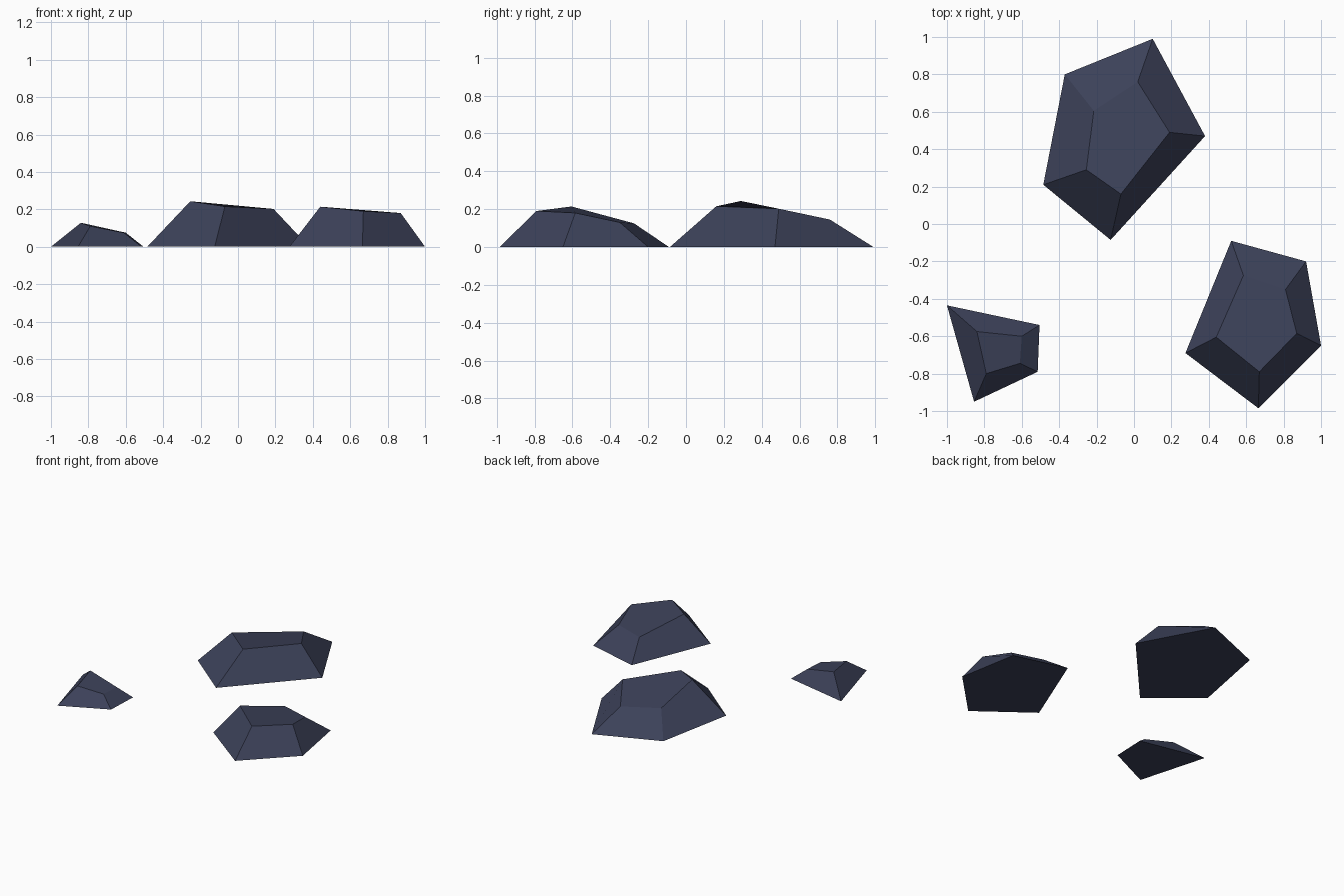
import bpy
import bmesh

if "Cube" in bpy.data.objects:
    bpy.data.objects.remove(bpy.data.objects["Cube"])

slate = bpy.data.materials.new("dark slate blue")
slate.diffuse_color = (0.045, 0.053, 0.10, 1)
slate.use_nodes = True
slate.node_tree.nodes["Principled BSDF"].inputs["Base Color"].default_value = slate.diffuse_color


def rock(name, base, top):
    """Faceted rock: flat outline on the ground joined to a smaller uneven cap."""
    bm = bmesh.new()
    low = [bm.verts.new((x, y, 0)) for x, y in base]
    high = [bm.verts.new(p) for p in top]
    n = len(low)
    bm.faces.new(low)
    bm.faces.new(high)
    for i in range(n):
        j = (i + 1) % n
        bm.faces.new((low[i], low[j], high[j], high[i]))
    bmesh.ops.recalc_face_normals(bm, faces=bm.faces)
    mesh = bpy.data.meshes.new(name)
    bm.to_mesh(mesh)
    bm.free()
    mesh.materials.append(slate)
    obj = bpy.data.objects.new(name, mesh)
    bpy.context.collection.objects.link(obj)
    return obj


# Large rock at the back
rock("large_rock",
     [(-0.37, 0.80), (0.10, 0.99), (0.38, 0.47), (-0.125, -0.085), (-0.485, 0.21)],
     [(-0.215, 0.605, 0.135), (0.02, 0.76, 0.145), (0.19, 0.49, 0.202),
      (-0.07, 0.16, 0.215), (-0.255, 0.29, 0.243)])

# Medium rock at the front right
rock("medium_rock",
     [(0.52, -0.09), (0.92, -0.20), (1.0, -0.65), (0.665, -0.985), (0.275, -0.69)],
     [(0.585, -0.275, 0.125), (0.81, -0.35, 0.13), (0.87, -0.585, 0.18),
      (0.67, -0.79, 0.19), (0.44, -0.605, 0.214)])

# Small rock at the front left
rock("small_rock",
     [(-1.0, -0.435), (-0.505, -0.54), (-0.515, -0.79), (-0.855, -0.95)],
     [(-0.84, -0.575, 0.128), (-0.60, -0.60, 0.075),
      (-0.61, -0.745, 0.075), (-0.79, -0.80, 0.11)])
